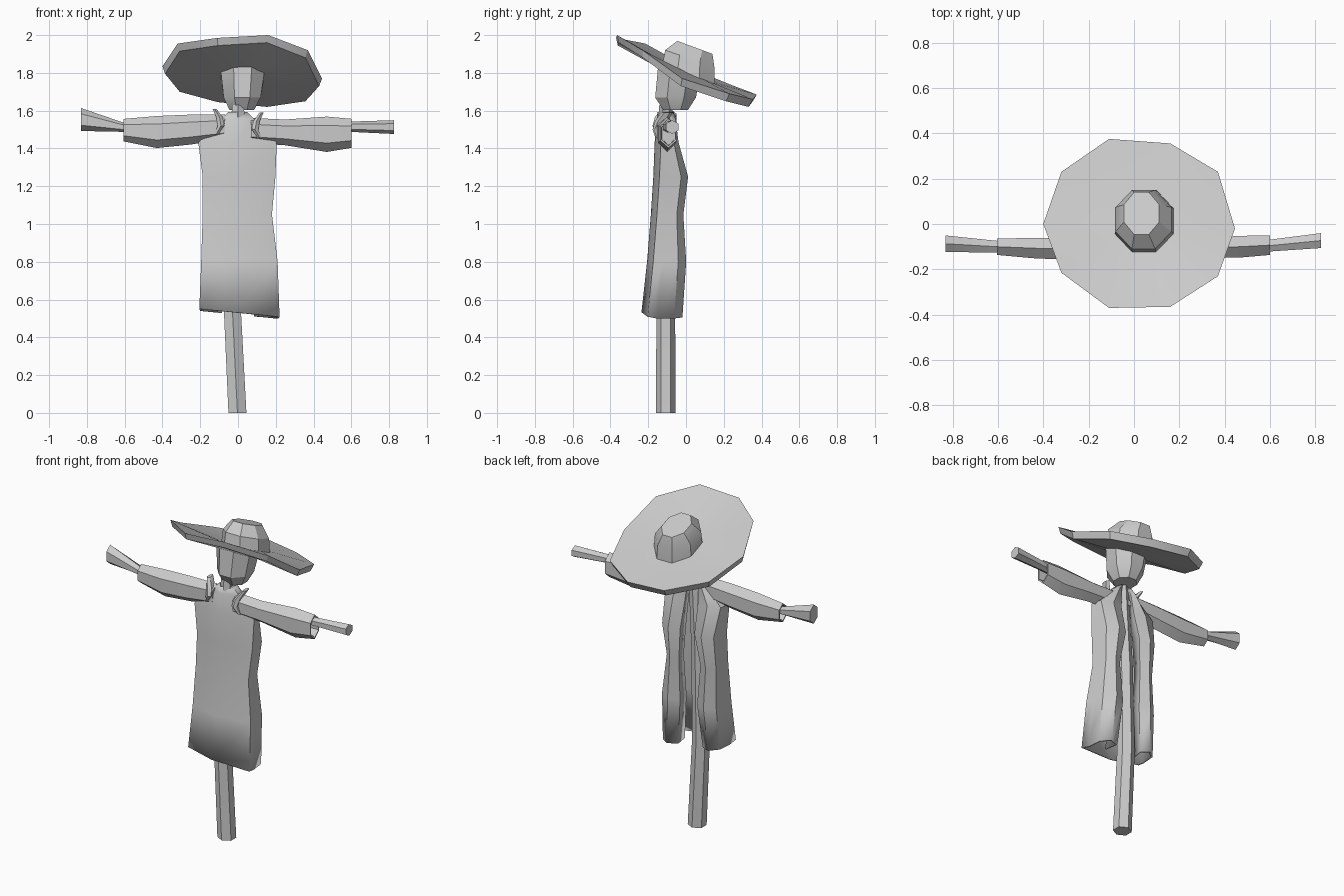
import bpy, bmesh
from math import sin, cos, pi


def loft(name, rings, closed=True, caps=True, solid=0.0, angle=30):
    """Bridge equal-length rings of points into one mesh object."""
    bm = bmesh.new()
    vs = [[bm.verts.new(p) for p in r] for r in rings]
    n = len(vs[0])
    for a, b in zip(vs, vs[1:]):
        for i in range(n if closed else n - 1):
            j = (i + 1) % n
            bm.faces.new((a[i], a[j], b[j], b[i]))
    if caps:
        bm.faces.new(vs[0][::-1])
        bm.faces.new(vs[-1])
    bmesh.ops.recalc_face_normals(bm, faces=bm.faces)
    me = bpy.data.meshes.new(name)
    bm.to_mesh(me)
    bm.free()
    ob = bpy.data.objects.new(name, me)
    bpy.context.collection.objects.link(ob)
    if solid:
        m = ob.modifiers.new("thickness", 'SOLIDIFY')
        m.thickness = solid
        m.offset = 0
    bpy.ops.object.select_all(action='DESELECT')
    bpy.context.view_layer.objects.active = ob
    ob.select_set(True)
    bpy.ops.object.shade_smooth_by_angle(angle=angle * pi / 180)
    return ob


def ring_z(n, cx, cy, cz, rx, ry, slope=0.0):
    """Horizontal n-gon, tilted down toward the back by slope; flats fill rx, ry."""
    k = 1 / cos(pi / n) if n % 4 == 0 else 1
    out = []
    for i in range(n):
        t = 2 * pi * (i + 0.5) / n
        y = ry * k * sin(t)
        out.append((cx + rx * k * cos(t), cy + y, cz + slope * y))
    return out


def ring_x(n, x, cy, cz, ry, rz):
    """n-gon across the arm direction."""
    return [(x, cy + ry * cos(2 * pi * (i + .5) / n), cz + rz * sin(2 * pi * (i + .5) / n) * 1.1)
            for i in range(n)]


# Upright post, slightly crooked
loft("post", [ring_z(6, x, -0.107, z, r, r * 0.95) for x, z, r in
              ((-0.003, 0, 0.055), (-0.03, 0.55, 0.052), (-0.02, 1.1, 0.048),
               (0, 1.5, 0.045), (0, 1.63, 0.036))])

# Crossbar with flared ends
loft("crossbar", [ring_x(6, *p) for p in
                  ((-0.83, -0.087, 1.553, 0.042, 0.055), (-0.605, -0.1, 1.512, 0.03, 0.022),
                   (0, -0.105, 1.5, 0.032, 0.03), (0.6, -0.095, 1.515, 0.03, 0.025),
                   (0.825, -0.073, 1.513, 0.038, 0.033))], angle=20)

# Sleeves with open, recessed cuffs
SLEEVES = {
    "left_sleeve": ((-0.07, -0.11, 1.515, 0.05, 0.06), (-0.25, -0.11, 1.5, 0.055, 0.072),
                    (-0.43, -0.107, 1.487, 0.052, 0.077), (-0.605, -0.1, 1.497, 0.042, 0.054)),
    "right_sleeve": ((0.07, -0.11, 1.495, 0.05, 0.06), (0.25, -0.105, 1.485, 0.052, 0.062),
                     (0.47, -0.1, 1.475, 0.055, 0.085), (0.6, -0.093, 1.48, 0.05, 0.07)),
}
for name, prof in SLEEVES.items():
    rings = [ring_x(6, *p) for p in prof]
    x, y, z, ry, rz = prof[-1]
    rings.append(ring_x(6, x, y, z, ry * 0.85, rz * 0.85))
    rings.append(ring_x(6, x * 0.85, y, z, ry * 0.8, rz * 0.8))
    loft(name, rings)

# Coat: closed front, open at the back with rolled flap edges
LEVELS = (  # z, left x, right x, front y, back y, half gap
    (0.53, -0.20, 0.215, -0.23, -0.025, 0.09),
    (0.80, -0.19, 0.205, -0.20, -0.005, 0.065),
    (1.05, -0.182, 0.175, -0.18, -0.02, 0.08),
    (1.25, -0.182, 0.193, -0.167, 0.005, 0.055),
    (1.43, -0.205, 0.20, -0.16, -0.045, 0.05),
    (1.55, -0.085, 0.085, -0.15, -0.06, 0.04),
    (1.59, -0.045, 0.045, -0.145, -0.07, 0.025))
coat = []
for k, (z, xl, xr, yf, yb, g) in enumerate(LEVELS):
    d = yb - yf
    half = lambda x, s: [(s * g * 1.15, yb - 0.5 * d), (s * g, yb - 0.12 * d),
                         (s * (g + 0.45 * (abs(x) - g)), yb),
                         (x * 0.93, yb - 0.2 * d), (x * 0.97, yf + 0.38 * d),
                         (x, yf + 0.03)]
    pts = half(xl, -1) + [(-0.02, yf)] + half(xr, 1)[::-1]
    tilt = -0.1 if k == 0 else 0
    coat.append([(x, y, z + tilt * x - (0.01 if k == 0 and y > yf + 0.05 else 0))
                 for x, y in pts])
loft("coat", coat, closed=False, caps=False, solid=0.012)

# Collar points: small curved horns either side of the neck
for name, s, dz in (("left_collar", -1, 0.01), ("right_collar", 1, -0.01)):
    path = ((0.115, -0.15, 1.465, 0.012, 0.012), (0.09, -0.155, 1.51, 0.02, 0.022),
            (0.098, -0.13, 1.555, 0.02, 0.035), (0.125, -0.10, 1.6, 0.012, 0.03))
    loft(name, [ring_z(6, s * x, y, z + dz, rx, ry) for x, y, z, rx, ry in path])

# Head
loft("head", [ring_z(8, 0.02, -0.055, 1.603, 0.065, 0.065),
              ring_z(8, 0.022, -0.055, 1.67, 0.098, 0.108),
              ring_z(8, 0.025, -0.038, 1.81, 0.118, 0.108, -0.4)])

# Hat brim: ten-sided, lifted at the front and sagging to the back
RIM = ((-0.4, 0, 1.835), (-0.32, 0.23, 1.74), (-0.11, 0.375, 1.685), (0.16, 0.355, 1.66),
       (0.37, 0.23, 1.69), (0.445, -0.02, 1.77), (0.37, -0.23, 1.92), (0.16, -0.365, 2.0),
       (-0.11, -0.37, 1.985), (-0.32, -0.215, 1.955))


def inner(drop):
    return [(0.03 + x * 0.3, 0.01 + y * 0.33, 1.80 - 0.4 * y * 0.33 - drop) for x, y, z in RIM]


under = [(x * 0.965, y * 0.955 - 0.008, z - 0.04) for x, y, z in RIM]
loft("hat_brim", [inner(0), RIM, under, inner(0.04)])

# Hat crown
loft("hat_crown", [ring_z(8, 0.045, 0.012, 1.785, 0.13, 0.138, -0.4),
                   ring_z(8, 0.042, 0.02, 1.875, 0.123, 0.13, -0.35),
                   ring_z(8, 0.033, 0.047, 1.935, 0.078, 0.093, -0.37)])
